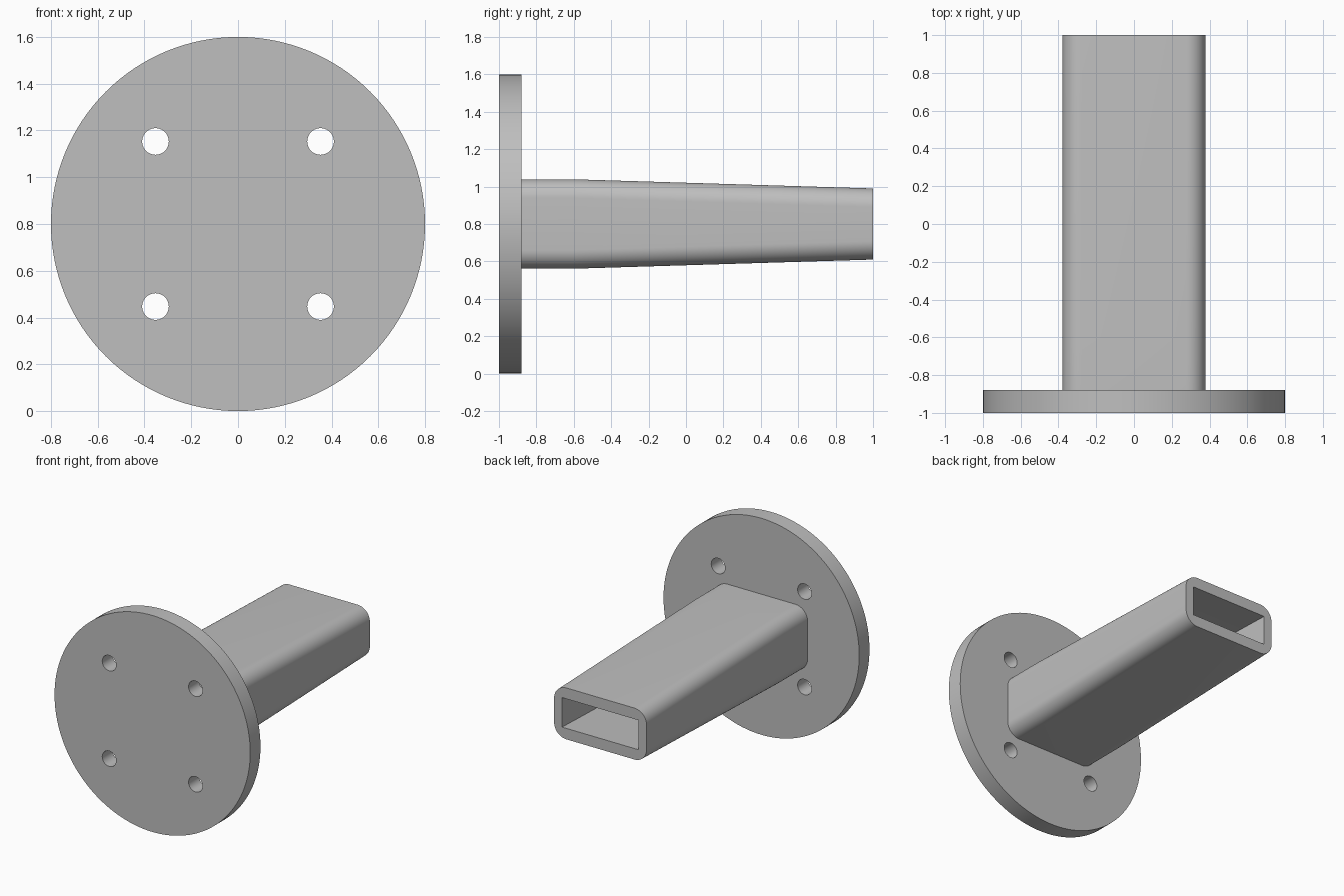
import bpy
import bmesh
from math import pi, cos, sin, radians

cube = bpy.data.objects.get("Cube")
if cube:
    bpy.data.objects.remove(cube, do_unlink=True)

AXIS_Z = 0.8          # height of the shared centre line
PLATE_BACK = -0.88    # where the tube meets the plate

grey = bpy.data.materials.new("plain grey")
grey.use_nodes = True
grey.diffuse_color = (0.52, 0.52, 0.52, 1)
grey.node_tree.nodes["Principled BSDF"].inputs["Base Color"].default_value = grey.diffuse_color


def disc(name, x, z, radius, y0, y1, sides):
    """Cylinder lying along y."""
    bpy.ops.mesh.primitive_cylinder_add(
        vertices=sides, radius=radius, depth=y1 - y0,
        location=(x, (y0 + y1) / 2, z), rotation=(pi / 2, 0, 0))
    ob = bpy.context.object
    ob.name = name
    ob.data.materials.append(grey)
    return ob


def rounded_rect(half_w, half_h, r, steps):
    """Outline of a rectangle; r = 0 gives sharp corners."""
    if r == 0:
        return [(half_w, half_h), (-half_w, half_h), (-half_w, -half_h), (half_w, -half_h)]
    pts = []
    for i, (sx, sz) in enumerate([(1, 1), (-1, 1), (-1, -1), (1, -1)]):
        for k in range(steps + 1):
            a = (i + k / steps) * pi / 2
            pts.append((sx * (half_w - r) + r * cos(a), sz * (half_h - r) + r * sin(a)))
    return pts


def loft(name, half_w, stations, r):
    """Solid through rectangular sections given as (y, half height)."""
    bm = bmesh.new()
    rings = [[bm.verts.new((x, y, AXIS_Z + z)) for x, z in rounded_rect(half_w, h, r, 12)]
             for y, h in stations]
    for a, b in zip(rings, rings[1:]):
        for i in range(len(a)):
            j = (i + 1) % len(a)
            bm.faces.new((a[i], a[j], b[j], b[i]))
    bm.faces.new(rings[0])
    bm.faces.new(rings[-1])
    bmesh.ops.recalc_face_normals(bm, faces=bm.faces)
    mesh = bpy.data.meshes.new(name)
    bm.to_mesh(mesh)
    bm.free()
    ob = bpy.data.objects.new(name, mesh)
    bpy.context.collection.objects.link(ob)
    mesh.materials.append(grey)
    return ob


def activate(ob):
    bpy.ops.object.select_all(action='DESELECT')
    ob.select_set(True)
    bpy.context.view_layer.objects.active = ob


def cut(ob, cutter):
    cutter.hide_render = True
    mod = ob.modifiers.new("cut", 'BOOLEAN')
    mod.operation = 'DIFFERENCE'
    mod.solver = 'EXACT'
    mod.object = cutter
    activate(ob)
    bpy.ops.object.modifier_apply(modifier=mod.name)
    bpy.data.objects.remove(cutter, do_unlink=True)


# Round mounting plate with four bolt holes
plate = disc("mounting_plate", 0, AXIS_Z, 0.8, -1, PLATE_BACK, 128)
for sx in (-1, 1):
    for sz in (-1, 1):
        cut(plate, disc("hole_cutter", sx * 0.353, AXIS_Z + sz * 0.353, 0.057, -1.1, -0.8, 40))

# Rounded tube, straight near the plate and then tapering in height
tube = loft("tapered_tube", 0.378, [(PLATE_BACK, 0.239), (-0.6, 0.239), (1, 0.19)], 0.1)

# Sharp-cornered bore, following the taper
cut(tube, loft("bore_cutter", 0.313, [(-0.95, 0.158), (-0.6, 0.158), (1.1, 0.106)], 0))

for ob in (plate, tube):
    activate(ob)
    bpy.ops.object.shade_smooth_by_angle(angle=radians(30))
